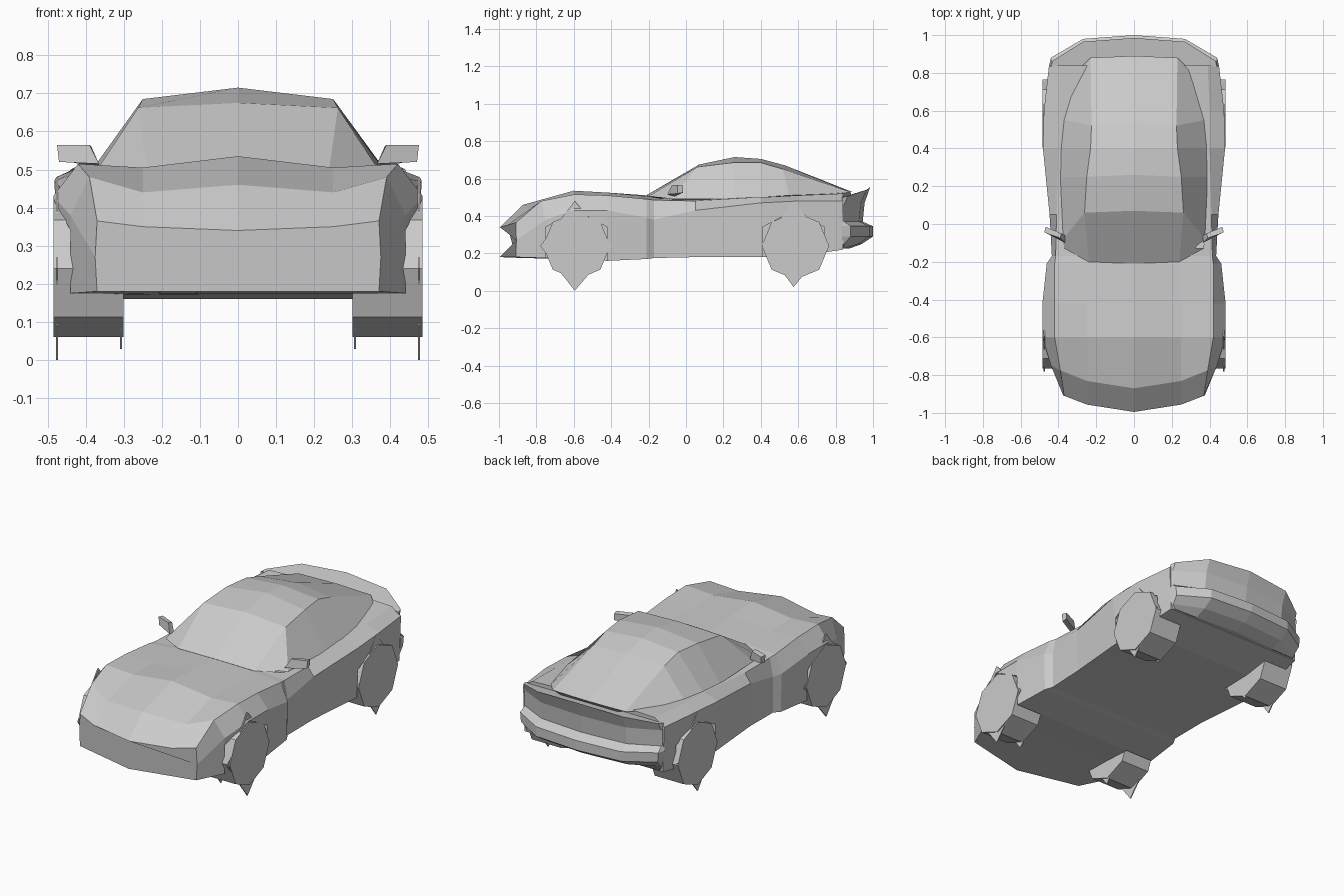
import bpy, bmesh, math

if "Cube" in bpy.data.objects:
    bpy.data.objects.remove(bpy.data.objects["Cube"])

grey = bpy.data.materials.new("body_grey")
grey.diffuse_color = (0.6, 0.6, 0.6, 1)
grey.use_nodes = True
grey.node_tree.nodes["Principled BSDF"].inputs["Base Color"].default_value = grey.diffuse_color


def finish(name, bm):
    bmesh.ops.recalc_face_normals(bm, faces=bm.faces)
    me = bpy.data.meshes.new(name)
    bm.to_mesh(me)
    bm.free()
    me.materials.append(grey)
    ob = bpy.data.objects.new(name, me)
    bpy.context.collection.objects.link(ob)
    return ob


def loft(name, rings):
    """Closed rings of points joined in order, with end caps."""
    bm = bmesh.new()
    vs = [[bm.verts.new(p) for p in r] for r in rings]
    n = len(vs[0])
    for a, b in zip(vs, vs[1:]):
        for i in range(n):
            j = (i + 1) % n
            bm.faces.new((a[i], a[j], b[j], b[i]))
    bm.faces.new(vs[0])
    bm.faces.new(vs[-1])
    return finish(name, bm)


def mirrored(half):
    """Half ring starting and ending on the centre plane, closed by its mirror."""
    return half + [(-x, y, z) for x, y, z in half[-2:0:-1]]


def prism(name, outline, x0, x1):
    return loft(name, [[(x, y, z) for y, z in outline] for x in (x0, x1)])


# main body: y, bow, centre z, inner z, shoulder x z, side x z, sill x z
stations = [
    (-0.995, .10, .34, .35, .37, .365, .375, .27, .37, .18),
    (-0.87, .10, .46, .44, .39, .48, .44, .38, .44, .175),
    (-0.60, 0, .535, .505, .42, .515, .485, .43, .475, .17),
    (-0.42, 0, .525, .50, .42, .51, .485, .43, .475, .16),
    (-0.21, 0, .51, .505, .42, .49, .462, .39, .457, .17),
    (-0.17, 0, .505, .50, .415, .485, .435, .38, .435, .175),
    (0.05, 0, .50, .50, .41, .48, .447, .43, .44, .18),
    (0.40, 0, .50, .50, .40, .50, .482, .47, .47, .18),
    (0.60, 0, .51, .51, .40, .51, .477, .48, .465, .185),
    (0.84, 0, .525, .525, .39, .52, .45, .48, .44, .22),
]
rings = []
for y, bow, zc, zi, xs, zs, xm, zm, xb, zb in stations:
    half = [(0, zc), (.25, zi), (xs, zs), (xm, zm), (xb, zb), (0, zb)]
    rings.append(mirrored([(x, y + bow * (x / .4) ** 2, z) for x, z in half]))
body = loft("body", rings)

# wheel arches cut from the body
for cy in (-.585, .575):
    for s in (1, -1):
        arch = prism("arch_cutter", [(cy - .165, .05), (cy - .165, .34), (cy, .43),
                                     (cy + .165, .34), (cy + .165, .05)], s * .3, s * .6)
        arch.hide_render = True
        mod = body.modifiers.new("arch", 'BOOLEAN')
        mod.object = arch
        mod.solver = 'EXACT'
        bpy.context.view_layer.objects.active = body
        bpy.ops.object.modifier_apply(modifier=mod.name)
        bpy.data.objects.remove(arch)

# tail: rows from the spoiler lip down to the bumper underside
# (centre y, z, drop at corner, half width)
tail = []
for y, z, drop, w in [(.985, .555, .05, .44), (.955, .47, .01, .445), (.945, .37, 0, .445),
                      (1.0, .345, 0, .45), (1.0, .29, 0, .445), (.94, .25, 0, .44),
                      (.87, .225, 0, .43)]:
    front_z = z if z < .5 else .525
    tail.append(mirrored([(0, y, z), (.27, y - .02, z - drop * .3),
                          (w - .01, max(y - .12, .845), z - drop),
                          (w, .835, min(front_z, .50)), (.25, .83, front_z),
                          (0, .83, front_z)]))
loft("tail", tail)

# cabin: y of centre, roof edge, base; then centre z, edge x z, base x z
cabin = []
for yc, ye, yb, zc, xe, ze, xb, zb in [
    (-.21, -.2, -.13, .512, .24, .505, .37, .50),
    (.07, .06, -.08, .675, .262, .662, .375, .49),
    (.26, .25, .25, .715, .25, .685, .39, .49),
    (.40, .40, .40, .705, .23, .685, .385, .50),
    (.53, .52, .55, .67, .225, .65, .37, .51),
    (.89, .88, .82, .528, .23, .527, .29, .52),
]:
    cabin.append(mirrored([(0, yc, zc), (xe, ye, ze), (xb, yb, zb), (0, yc, .47)]))
loft("cabin", cabin)

# wheels: octagonal tyre, hub disc and four-cornered plates on both sides
for label, cy, cz, ry, rz in (("front", -.585, .24, .195, .24), ("rear", .585, .25, .18, .23)):
    octagon = [(cy + .18 * math.sin(k * math.pi / 4), .24 + .18 * math.cos(k * math.pi / 4))
               for k in range(8)]
    for side, s in (("right", 1), ("left", -1)):
        prism(f"{label}_{side}_tyre", octagon, s * .30, s * .484)
        for part, x, f in (("outer", .472, 1), ("inner", .304, .88)):
            diamond = [(cy - ry * f, cz), (cy - .01, cz + rz * f),
                       (cy + ry * f, cz), (cy - .01, cz - rz * f)]
            prism(f"{label}_{side}_{part}_plate", diamond, s * x, s * (x + .006))

# wing mirrors
for side, s in (("right", 1), ("left", -1)):
    inner = [(s * .365, -.10, .515), (s * .365, -.06, .505), (s * .385, -.05, .56),
             (s * .39, -.075, .565)]
    outer = [(s * .47, -.045, .52), (s * .468, -.015, .525), (s * .468, -.015, .562),
             (s * .475, -.045, .565)]
    loft(f"{side}_wing_mirror", [inner, outer])
